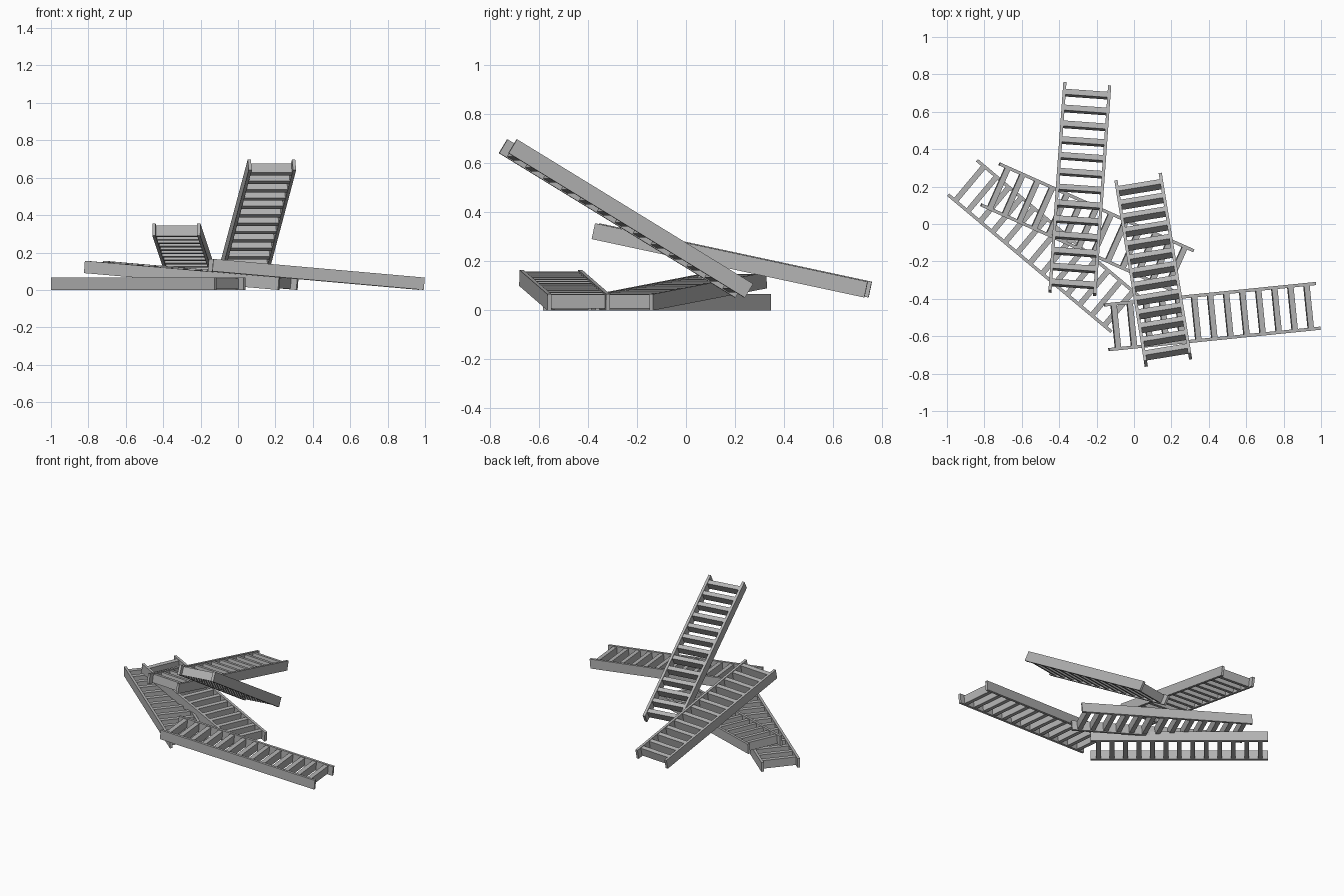
import bpy
import bmesh
from mathutils import Matrix, Vector

cube = bpy.data.objects.get("Cube")
if cube:
    bpy.data.objects.remove(cube, do_unlink=True)

grey = bpy.data.materials.new("plain_grey")
grey.use_nodes = True
colour = (0.45, 0.45, 0.45, 1)
grey.diffuse_color = colour
grey.node_tree.nodes["Principled BSDF"].inputs["Base Color"].default_value = colour

LENGTH, WIDTH, HEIGHT, RAIL = 1.14, 0.257, 0.066, 0.017
RUNGS, RUNG_WIDTH, RUNG_HEIGHT, SETBACK = 13, 0.03, 0.057, 0.05


def add_box(bm, centre, size):
    matrix = Matrix.Translation(centre) @ Matrix.Diagonal((*size, 1))
    bmesh.ops.create_cube(bm, size=1, matrix=matrix)


def ladder_mesh():
    bm = bmesh.new()
    # Side rails
    for side in (-1, 1):
        add_box(bm, (0, side * (WIDTH - RAIL) / 2, 0), (LENGTH, RAIL, HEIGHT))
    # Rungs
    step = (LENGTH - 2 * SETBACK) / (RUNGS - 1)
    for i in range(RUNGS):
        x = SETBACK - LENGTH / 2 + i * step
        add_box(bm, (x, 0, 0), (RUNG_WIDTH, WIDTH - 2 * RAIL, RUNG_HEIGHT))
    mesh = bpy.data.meshes.new("ladder")
    bm.to_mesh(mesh)
    bm.free()
    mesh.materials.append(grey)
    return mesh


def place(name, mesh, centre, direction):
    along = Vector(direction).normalized()
    across = Vector((0, 0, 1)).cross(along).normalized()
    up = along.cross(across)
    ob = bpy.data.objects.new(name, mesh)
    rotation = Matrix((along, across, up)).transposed().to_4x4()
    ob.matrix_world = Matrix.Translation(centre) @ rotation
    bpy.context.scene.collection.objects.link(ob)


# Pile of ladders, each pointing towards its lower end
ladder = ladder_mesh()
place("ground_ladder", ladder, (-0.48, -0.118, 0.033), (0.87, -0.73, 0))
place("leaning_ladder", ladder, (-0.25, -0.02, 0.078), (1.04, -0.465, -0.09))
place("rear_ladder", ladder, (-0.29, 0.187, 0.204), (0.08, 1.12, -0.24))
place("steep_ladder", ladder, (0.103, -0.245, 0.375), (-0.16, 0.98, -0.6))
place("front_ladder", ladder, (0.418, -0.495, 0.083), (1.135, 0.115, -0.1))
